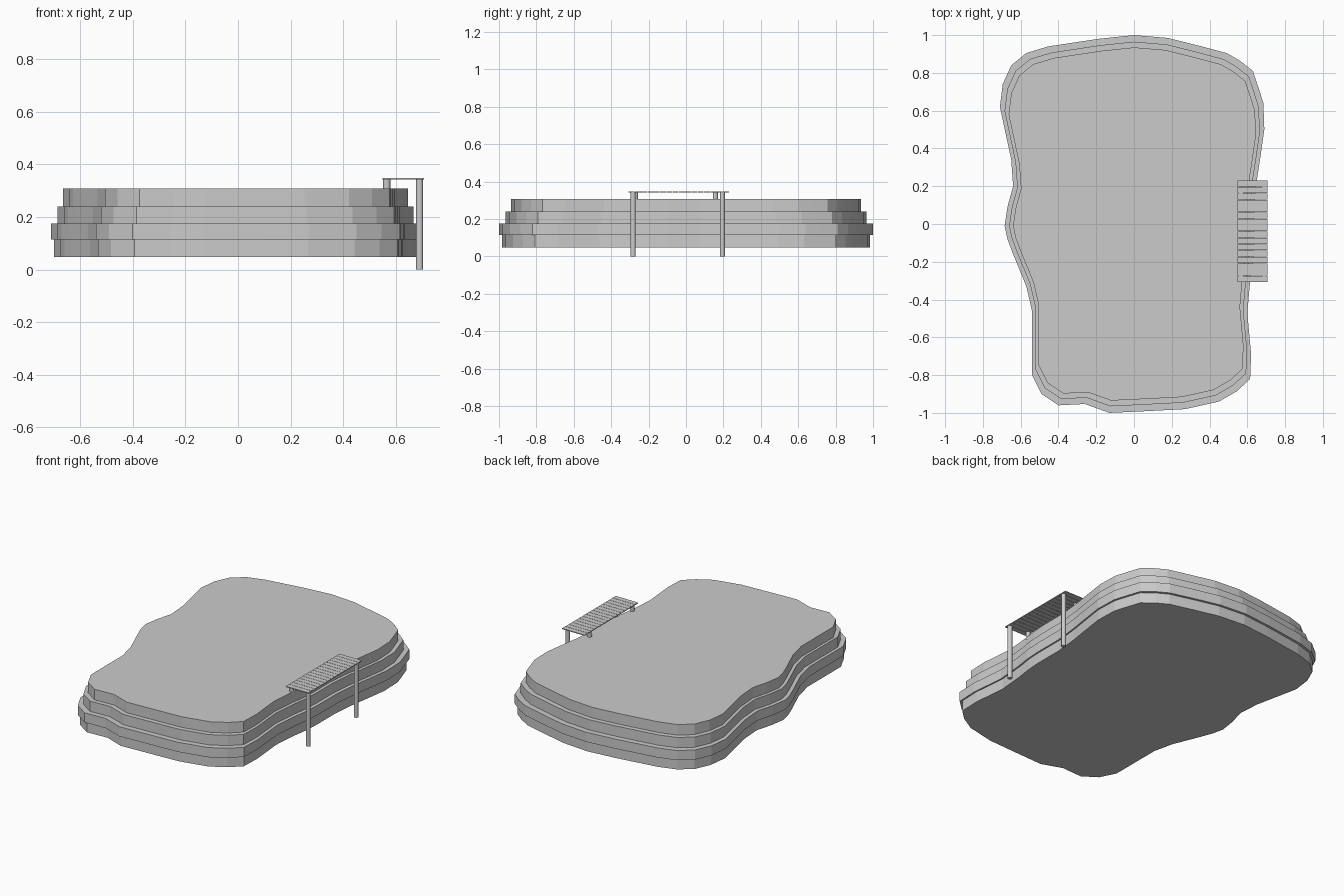
import bpy, bmesh

if "Cube" in bpy.data.objects:
    bpy.data.objects.remove(bpy.data.objects["Cube"])

# Outline of the widest layer, clockwise from the back
OUTLINE = [(0, 1), (.18, .985), (.34, .945), (.49, .905), (.56, .865), (.63, .81),
           (.66, .72), (.685, .64), (.69, .5), (.67, .36), (.65, .23), (.635, .08),
           (.635, -.1), (.63, -.2), (.615, -.3), (.6, -.47), (.61, -.58), (.62, -.69),
           (.615, -.82), (.545, -.885), (.45, -.94), (.27, -.98), (.08, -.99),
           (-.13, -1), (-.26, -.953), (-.4, -.96), (-.49, -.9), (-.54, -.8),
           (-.54, -.46), (-.57, -.33), (-.64, -.16), (-.67, -.08), (-.685, -.01),
           (-.67, .09), (-.64, .2), (-.65, .34), (-.71, .62), (-.695, .74),
           (-.65, .84), (-.57, .905), (-.455, .94), (-.19, .98)]


def add_object(name, bm):
    bmesh.ops.recalc_face_normals(bm, faces=bm.faces)
    me = bpy.data.meshes.new(name)
    bm.to_mesh(me)
    bm.free()
    ob = bpy.data.objects.new(name, me)
    bpy.context.collection.objects.link(ob)
    return ob


def ground_layer(name, scale, z0, z1):
    bm = bmesh.new()
    face = bm.faces.new([bm.verts.new((x * scale, y * scale, z0)) for x, y in OUTLINE])
    ext = bmesh.ops.extrude_face_region(bm, geom=[face], use_keep_orig=True)
    for v in ext["geom"]:
        if isinstance(v, bmesh.types.BMVert):
            v.co.z = z1
    add_object(name, bm)


def post(name, x, y, z0, z1):
    bpy.ops.mesh.primitive_cylinder_add(vertices=16, radius=.0135, depth=z1 - z0,
                                        location=(x, y, (z0 + z1) / 2))
    bpy.context.object.name = name
    bpy.ops.object.shade_smooth_by_angle()


# Stacked ground layers
for name, s, z0, z1 in [("base_layer", .985, .048, .114), ("wide_layer", 1, .114, .175),
                        ("upper_layer", .965, .175, .24), ("top_layer", .935, .24, .307)]:
    ground_layer(name, s, z0, z1)

# Dock planks, running across the dock with thin gaps
Y0, Y1, COUNT = -.308, .23, 16
pitch = (Y1 - Y0) / COUNT
for i in range(COUNT):
    bpy.ops.mesh.primitive_cube_add(size=1, location=(.6275, Y0 + pitch * (i + .5), .345))
    plank = bpy.context.object
    plank.name = f"dock_plank_{i + 1}"
    plank.scale = (.157, pitch - .002, .005)

# Long outer posts and short inner posts
for side, y_out, y_in in [("front", -.283, -.27), ("back", .195, .157)]:
    post(f"outer_post_{side}", .69, y_out, 0, .343)
    post(f"inner_post_{side}", .565, y_in, .295, .343)
